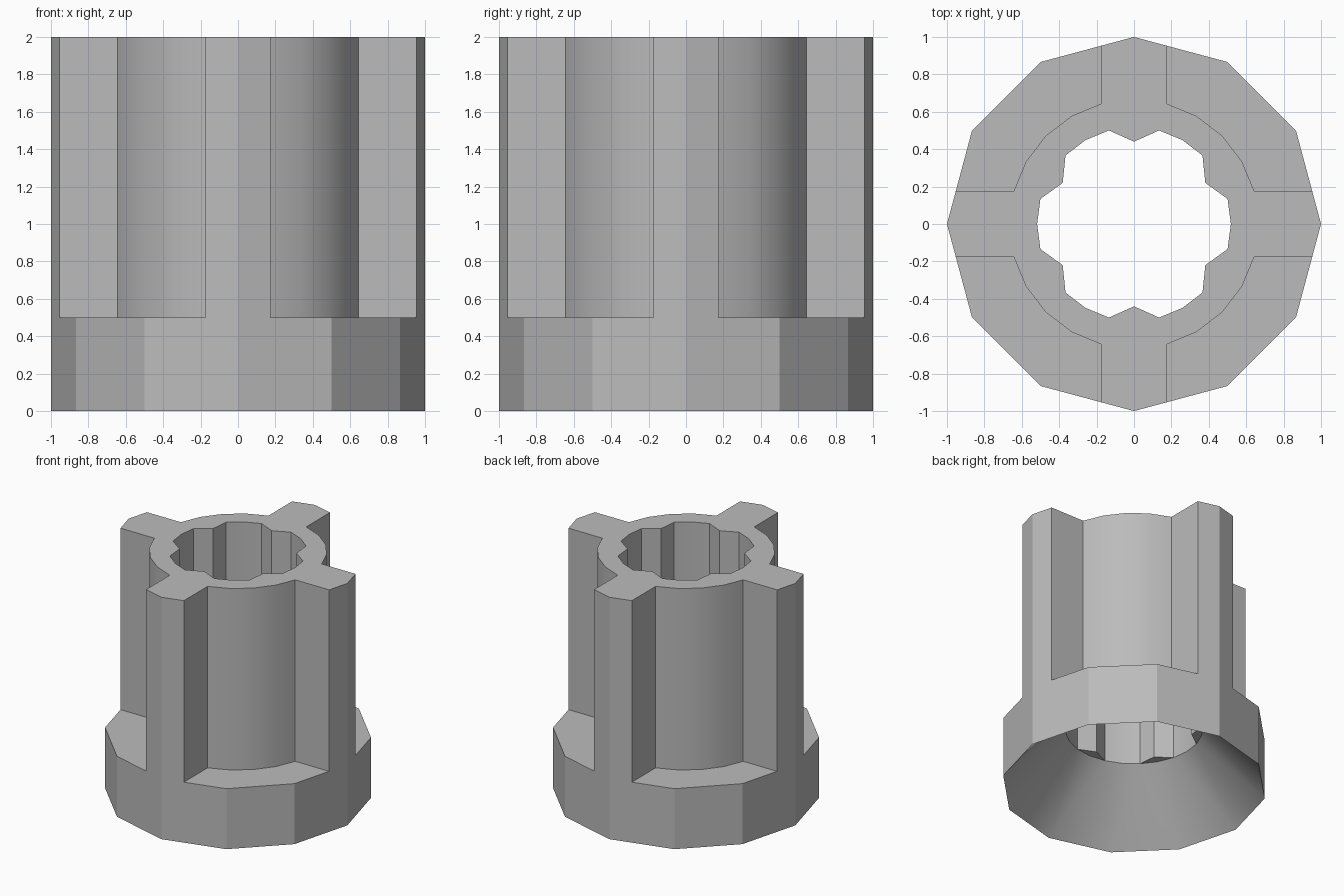
import bpy, bmesh
from math import radians, sin, cos

cube = bpy.data.objects.get("Cube")
if cube:
    bpy.data.objects.remove(cube)

COLLAR_R, CORE_R, BORE_R, TOOTH_R = 1.0, 0.667, 0.518, 0.44
COLLAR_Z, TOP_Z = 0.5, 2.0
RIB = CORE_R * sin(radians(15))                    # half width of a rib
RIB_X = COLLAR_R - RIB * sin(radians(15)) / cos(radians(15))

grey = bpy.data.materials.new("mid grey")
grey.use_nodes = True
colour = (0.5, 0.5, 0.5, 1)
grey.diffuse_color = colour
grey.node_tree.nodes["Principled BSDF"].inputs["Base Color"].default_value = colour

bm = bmesh.new()


def polar(r, deg):
    return (r * cos(radians(deg)), r * sin(radians(deg)))


def face(*points):
    bm.faces.new([bm.verts.new(p) for p in points])


def at(z, *points):
    return [(x, y, z) for x, y in points]


def wall(a, b, z0, z1):
    face(*at(z0, a, b), *at(z1, b, a))


def is_tooth(deg):
    return deg % 60 == 30


def bore(deg):
    return polar(TOOTH_R if is_tooth(deg) else BORE_R, deg)


for q in range(0, 360, 90):
    c, s = round(cos(radians(q))), round(sin(radians(q)))
    rim = [polar(COLLAR_R, q + a) for a in (0, 30, 60, 90)]
    core = [polar(CORE_R, q + a) for a in range(15, 90, 15)]
    hole = [bore(q + a) for a in range(0, 105, 15)]
    rib_a, rib_b = [(x * c - y * s, x * s + y * c)
                    for x, y in ((RIB_X, RIB), (RIB, RIB_X))]

    # Collar wall, running flush into the outer faces of the ribs
    face(*at(0, rim[0], rim[1]), *at(COLLAR_Z, rim[1], rib_a), *at(TOP_Z, rib_a, rim[0]))
    wall(rim[1], rim[2], 0, COLLAR_Z)
    face(*at(0, rim[2], rim[3]), *at(TOP_Z, rim[3], rib_b), *at(COLLAR_Z, rib_b, rim[2]))

    # Ledge on the collar, rib sides and round core between the ribs
    face(*at(COLLAR_Z, rib_a, rim[1], rim[2], rib_b, *reversed(core)))
    outline = [rib_a, *core, rib_b]
    for a, b in zip(outline, outline[1:]):
        wall(a, b, COLLAR_Z, TOP_Z)

    # Top face
    face(*at(TOP_Z, rim[0], rib_a, core[0], hole[1], hole[0]))
    for i in range(4):
        face(*at(TOP_Z, core[i], core[i + 1], hole[i + 2], hole[i + 1]))
    face(*at(TOP_Z, core[4], rib_b, rim[3], hole[6], hole[5]))

# Toothed bore with flat tooth undersides
for a in range(0, 360, 15):
    wall(bore(a + 15), bore(a), COLLAR_Z, TOP_Z)
    if is_tooth(a):
        for b in (a - 15, a):
            tip = bore(a)
            root = polar(BORE_R, a)
            ends = [polar(BORE_R, b), polar(BORE_R, b + 15)]
            face(*at(COLLAR_Z, tip, *reversed(ends)))

# Conical recess under the collar
for a in range(0, 360, 30):
    p, n = polar(COLLAR_R, a), polar(COLLAR_R, a + 30)
    i0, i1, i2 = [polar(BORE_R, a + d) for d in (0, 15, 30)]
    face(*at(0, p), *at(COLLAR_Z, i0, i1))
    face(*at(0, n, p), *at(COLLAR_Z, i1))
    face(*at(0, n), *at(COLLAR_Z, i1, i2))

bmesh.ops.remove_doubles(bm, verts=bm.verts, dist=0.0005)
bmesh.ops.recalc_face_normals(bm, faces=bm.faces)
mesh = bpy.data.meshes.new("splined_hub")
bm.to_mesh(mesh)
bm.free()
hub = bpy.data.objects.new("splined_hub", mesh)
bpy.context.collection.objects.link(hub)
mesh.materials.append(grey)

# Smooth the core and recess, keep the collar faceted
bpy.ops.object.select_all(action="DESELECT")
hub.select_set(True)
bpy.context.view_layer.objects.active = hub
bpy.ops.object.shade_smooth_by_angle(angle=radians(25))
